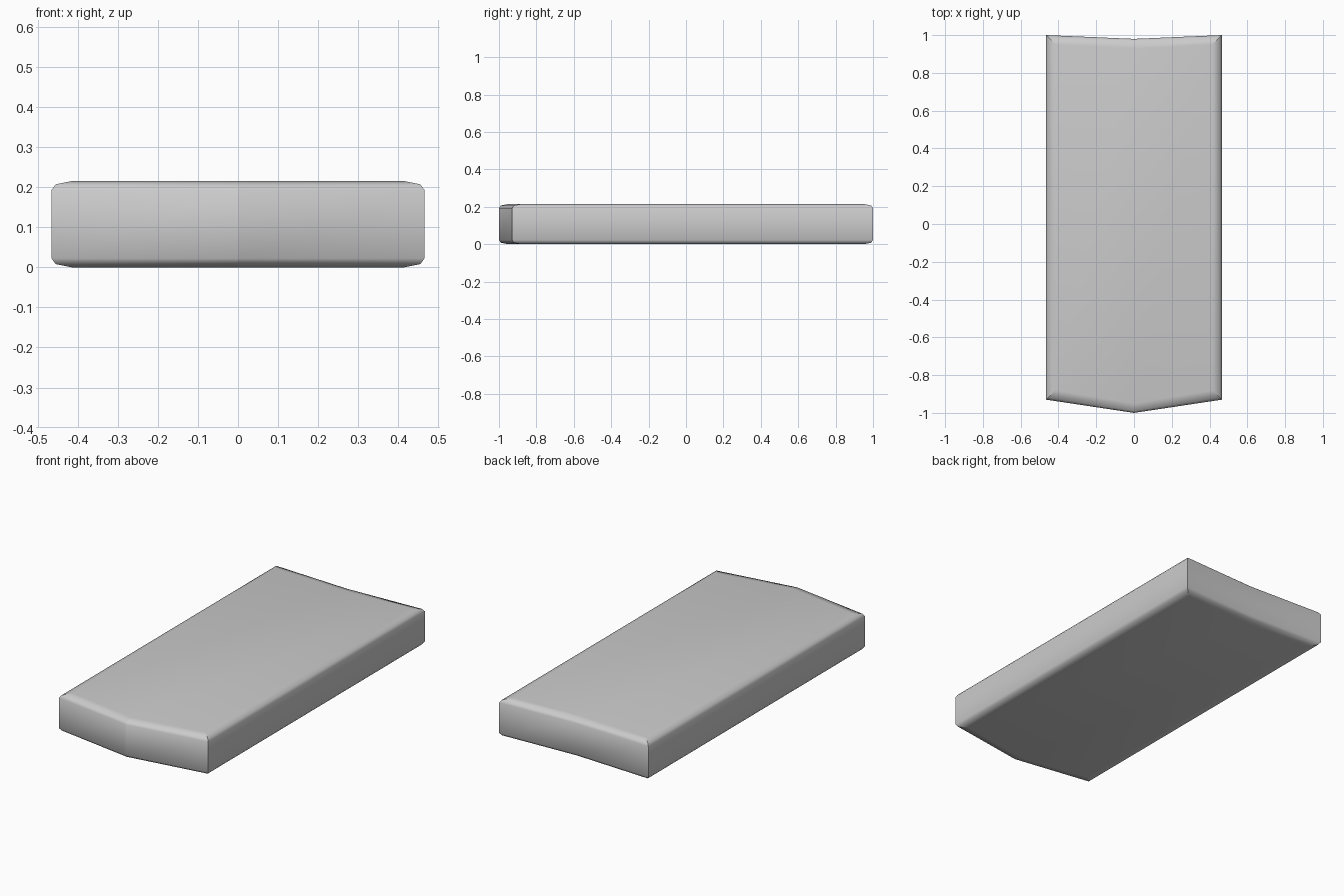
import bpy
import bmesh

if "Cube" in bpy.data.objects:
    bpy.data.objects.remove(bpy.data.objects["Cube"])

# Chevron outline (x, y, inset direction x, inset direction y, sharp corner)
OUTLINE = [
    (-0.465, -0.93, 1, 1, True),
    (0.0, -1.0, 0, 1, True),
    (0.465, -0.93, -1, 1, True),
    (0.465, 1.0, -1, -1, True),
    (0.0, 0.98, 0, -1, False),
    (-0.465, 1.0, 1, -1, True),
]
# Edge rounding profile (z, inset)
LEVELS = [(0.0, 0.05), (0.008, 0.01), (0.022, 0.0),
          (0.193, 0.0), (0.207, 0.01), (0.215, 0.05)]

bm = bmesh.new()
rings = [[bm.verts.new((x + dx * d, y + dy * d, z)) for x, y, dx, dy, _ in OUTLINE]
         for z, d in LEVELS]
n = len(OUTLINE)

# Sides and rounded rims
for low, high in zip(rings, rings[1:]):
    for i in range(n):
        j = (i + 1) % n
        bm.faces.new((low[i], low[j], high[j], high[i]))

# Top and bottom, split along the centre line
for ring in (rings[0][::-1], rings[-1]):
    a, b = (1, 4) if ring is rings[-1] else (4, 1)
    lo, hi = min(a, b), max(a, b)
    bm.faces.new(ring[lo:hi + 1])
    bm.faces.new(ring[hi:] + ring[:lo + 1])

bmesh.ops.recalc_face_normals(bm, faces=bm.faces)
for f in bm.faces:
    f.smooth = True

# Keep the vertical corners and the front crease crisp
for low, high in zip(rings, rings[1:]):
    for i in range(n):
        if OUTLINE[i][4]:
            bm.edges.get((low[i], high[i])).smooth = False

mesh = bpy.data.meshes.new("chevron_slab")
bm.to_mesh(mesh)
bm.free()
slab = bpy.data.objects.new("chevron_slab", mesh)
bpy.context.collection.objects.link(slab)
